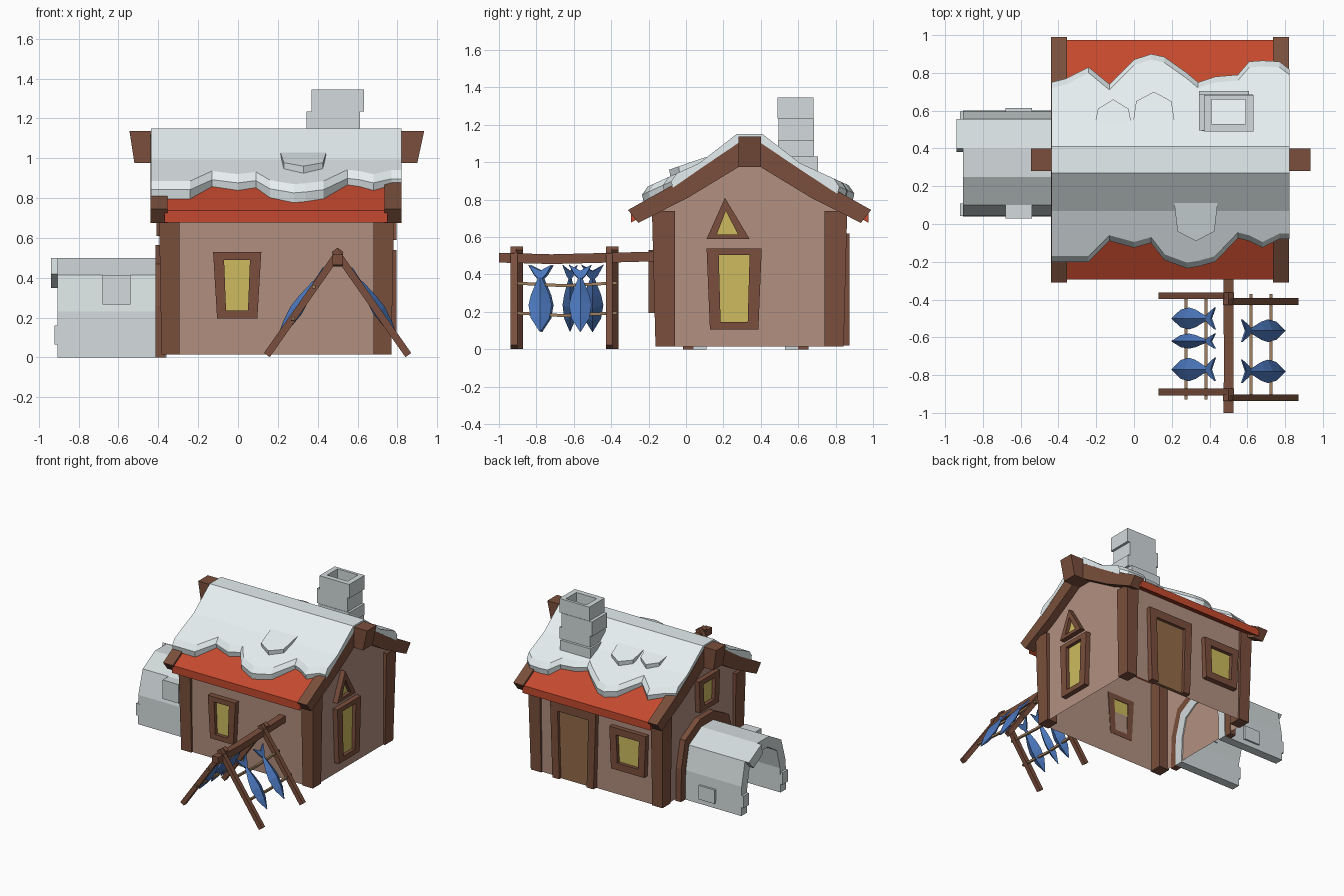
import bpy, bmesh
from mathutils import Vector

if "Cube" in bpy.data.objects:
    bpy.data.objects.remove(bpy.data.objects["Cube"])

CY = 0.34  # ridge line of the house in y


def mat(name, hexa):
    m = bpy.data.materials.new(name)
    c = [int(hexa[i:i + 2], 16) / 255 for i in (0, 2, 4)]
    m.diffuse_color = [((v + 0.055) / 1.055) ** 2.4 for v in c] + [1]
    m.use_nodes = True
    m.node_tree.nodes["Principled BSDF"].inputs["Base Color"].default_value = m.diffuse_color
    return m


WOOD, WALL = mat("dark_wood", "7A4F3C"), mat("plaster", "B29080")
RED, GLASS = mat("red_roof", "C4492E"), mat("lit_glass", "CDBB5E")
SNOW, ICE = mat("snow", "E6EFF1"), mat("ice_block", "D3DBDC")
BLUE, ROD, DOOR = mat("fish_blue", "4C78BE"), mat("pale_wood", "A08060"), mat("door_wood", "946B48")


def loft(name, secs, m, closed=False, caps=True):
    """Skin matching point loops; optionally join last to first."""
    bm = bmesh.new()
    rows = [[bm.verts.new(p) for p in s] for s in secs]
    n = len(rows[0])
    for i in range(len(rows) - (0 if closed else 1)):
        a, b = rows[i], rows[(i + 1) % len(rows)]
        for j in range(n):
            k = (j + 1) % n
            bm.faces.new((a[j], a[k], b[k], b[j]))
    if caps and not closed:
        bm.faces.new(rows[0])
        bm.faces.new(rows[-1])
    bmesh.ops.recalc_face_normals(bm, faces=bm.faces)
    me = bpy.data.meshes.new(name)
    bm.to_mesh(me)
    bm.free()
    me.materials.append(m)
    ob = bpy.data.objects.new(name, me)
    bpy.context.collection.objects.link(ob)
    return ob


def prism(name, pts, d0, d1, place, m):
    return loft(name, [[place(u, v, d) for u, v in pts] for d in (d0, d1)], m)


def ring(name, outer, inner, d0, d1, place, m, closed=True):
    secs = [[place(*o, d0), place(*o, d1), place(*i, d1), place(*i, d0)] for o, i in zip(outer, inner)]
    return loft(name, secs, m, closed)


def box(name, x0, x1, y0, y1, z0, z1, m):
    return prism(name, [(x0, y0), (x1, y0), (x1, y1), (x0, y1)], z0, z1, flat, m)


def bar(name, pts, w, m):
    pts = [Vector(p) for p in pts]
    d = (pts[-1] - pts[0]).normalized()
    n = d.cross(Vector((1, 0, 0) if abs(d.y) > 0.9 else (0, 1, 0))).normalized() * w / 2
    b = d.cross(n)
    return loft(name, [[p + n + b, p + n - b, p - n - b, p - n + b] for p in pts], m)


def quad(x0, x1, z0, z1, t=0.01):  # flared four-sided outline
    return [(x0 + t, z0), (x1 - t, z0), (x1, z1), (x0, z1)]


def curve(pts, d):  # piecewise-linear height at distance d
    for (a, za), (b, zb) in zip(pts, pts[1:]):
        if d <= b or b == pts[-1][0]:
            return za + (zb - za) * (d - a) / (b - a)


def gable(half):  # mirror a (distance, z) profile across the ridge
    return [(CY - d, z) for d, z in reversed(half)] + [(CY + d, z) for d, z in half]


# placement of flat outlines on each plane
flat = lambda u, v, d: (u, v, d)
along_x = lambda u, v, d: (d, u, v)
front = lambda u, v, d: (u, -0.16 - d, v)
back = lambda u, v, d: (u, 0.835 + d, v)
right = lambda u, v, d: (0.755 + d, u, v)
left = lambda u, v, d: (-0.37 - d, u, v)

# walls, open underneath
walls = gable([(0.02, 1.06), (0.25, 0.93), (0.5, 0.76), (0.49, 0.015)])
house = prism("walls", walls, -0.37, 0.755, along_x, WALL)
bm = bmesh.new()
bm.from_mesh(house.data)
low = [f for f in bm.faces if all(v.co.z < 0.02 for v in f.verts)]
bmesh.ops.delete(bm, geom=low, context='FACES')
bm.to_mesh(house.data)
bm.free()

# corner posts, flaring outward at the top
for sx in (-1, 1):
    for sy in (-1, 1):
        secs = []
        for z, ox, oy in ((0.015, 0.577, 0.503), (0.74, 0.59, 0.522)):
            xs, ys = (0.193 + sx * ox, 0.193 + sx * 0.487), (CY + sy * oy, CY + sy * 0.4)
            secs.append([(xs[0], ys[0], z), (xs[1], ys[0], z), (xs[1], ys[1], z), (xs[0], ys[1], z)])
        loft("corner_post", secs, WOOD)

# roof slab, gable boards and ridge beam
ROOF = [(0.05, 1.13), (0.25, 0.985), (0.4, 0.885), (0.65, 0.745)]
UNDER = [(0.595, 0.676), (0.33, 0.81), (0.05, 0.98)]
slab = [(d - 0.015, z - 0.008) for d, z in ROOF]
prism("red_roof", gable(slab + [(d, z - 0.06) for d, z in reversed(slab)]), -0.37, 0.75, along_x, RED)
for x in (-0.44, 0.735):
    prism("gable_board", gable(ROOF + UNDER), x, x + 0.085, along_x, WOOD)
loft("ridge_beam", [[(t, 0.28, 1.138), (t, 0.40, 1.138), (b, 0.40, 0.975), (b, 0.28, 0.975)]
                    for t, b in ((-0.545, -0.52), (0.935, 0.9))], WOOD)

# snow blanket with wavy lower edges: columns of (x, front edge y, back edge y)
TOP = [(0, 1.152), (0.07, 1.15), (0.27, 0.995), (0.6, 0.845)]
cols = [(-0.437, -0.2, 0.75), (-0.36, -0.2, 0.77), (-0.24, -0.2, 0.83), (-0.13, -0.09, 0.74),
        (0.0, -0.125, 0.87), (0.09, -0.1, 0.9), (0.16, -0.19, 0.885), (0.28, -0.235, 0.8),
        (0.34, -0.225, 0.75), (0.43, -0.2, 0.78), (0.55, -0.075, 0.79), (0.61, -0.09, 0.86),
        (0.68, -0.125, 0.865), (0.77, -0.08, 0.86), (0.822, -0.08, 0.82)]


def snow_side(e):
    top = [(0.07, 1.15), (0.27, curve(TOP, 0.27)), (e - 0.03, curve(TOP, e - 0.03)),
           (e, curve(TOP, e) - 0.03)]
    return top + [(e - 0.01, curve(ROOF, e) - 0.01), (0.25, 0.975), (0.05, 1.11)]


loft("roof_snow", [[(x, CY - d, z) for d, z in reversed(snow_side(CY - f))] +
                   [(x, CY + d, z) for d, z in snow_side(b - CY)] for x, f, b in cols], SNOW)


# raised ledges of snow
def ledge(x, w, d0, d1, s):
    outline = [(-w, d0, 0.003), (-w * 0.85, d1 - 0.05, 0.033), (0, d1, 0.038),
               (w * 0.85, d1 - 0.05, 0.033), (w, d0, 0.003)]
    upper = [(x + u, CY + s * d, curve(TOP, d) + h) for u, d, h in outline]
    lower = [(x + u, CY + s * (d - 0.01), curve(TOP, d) - 0.02) for u, d, h in outline]
    loft("snow_ledge", [upper, lower], SNOW)


ledge(0.328, 0.115, 0.23, 0.43, -1)
ledge(-0.11, 0.095, 0.2, 0.32, 1)
ledge(0.105, 0.11, 0.2, 0.36, 1)

# chimney of staggered hollow courses
hole = [(0.41, 0.53), (0.59, 0.53), (0.59, 0.66), (0.41, 0.66)]
for x0, x1, y0, y1, z0, z1 in ((0.345, 0.61, 0.5, 0.705, 0.86, 1.03), (0.36, 0.63, 0.492, 0.685, 1.03, 1.12),
                               (0.345, 0.612, 0.495, 0.685, 1.12, 1.235), (0.37, 0.632, 0.49, 0.682, 1.235, 1.345)):
    ring("chimney_course", [(x0, y0), (x1, y0), (x1, y1), (x0, y1)], hole, z0, z1, flat, ICE)

# windows: name, outer outline, glass outline, wall
for name, o, i, wall in (
        ("front_window", quad(-0.125, 0.117, 0.195, 0.53, 0.02), quad(-0.07, 0.06, 0.235, 0.49), front),
        ("side_window", quad(0.11, 0.405, 0.105, 0.54, 0.018), quad(0.175, 0.34, 0.145, 0.505), right),
        ("gable_window", [(0.11, 0.59), (0.34, 0.59), (0.208, 0.81)],
         [(0.165, 0.615), (0.278, 0.615), (0.213, 0.74)], right),
        ("back_window", quad(-0.26, 0.06, 0.23, 0.56, 0.015), quad(-0.2, 0.0, 0.285, 0.505), back),
        ("left_window", quad(0.16, 0.42, 0.61, 0.86, 0.012), quad(0.215, 0.365, 0.65, 0.82), left)):
    ring(name + "_frame", o, i, -0.01, 0.04, wall, WOOD)
    prism(name + "_glass", i, -0.005, 0.012, wall, GLASS)

# back door with an open-bottomed frame
d_in = [(0.26, 0.02), (0.245, 0.555), (0.515, 0.555), (0.5, 0.02)]
ring("door_frame", [(0.2, 0.02), (0.18, 0.62), (0.58, 0.62), (0.56, 0.02)], d_in, -0.01, 0.038, back, WOOD, False)
prism("door", d_in, -0.005, 0.015, back, DOOR)

# ice-block entrance tunnel and its wooden surround
arch = [(0.04, 0), (0.045, 0.23), (0.10, 0.415), (0.25, 0.5), (0.40, 0.5), (0.555, 0.415), (0.595, 0.23), (0.6, 0)]
scaled = lambda a, ky, kz: [(0.32 + (y - 0.32) * ky, z * kz) for y, z in a]
inner = scaled(arch, 0.75, 0.84)
ring("tunnel", arch, inner, -0.905, -0.36, along_x, ICE, False)
ring("tunnel_surround", scaled(arch, 1.2, 1.13), scaled(arch, 0.98, 0.98), -0.415, -0.365, along_x, WOOD, False)
ring("tunnel_end_block", arch[4:6], inner[4:6], -0.94, -0.9, along_x, ICE, False)
box("tunnel_brick_front", -0.68, -0.54, 0.028, 0.14, 0.265, 0.415, ICE)
box("tunnel_brick_back", -0.68, -0.54, 0.55, 0.613, 0.04, 0.15, ICE)
for y in (0.042, 0.53):
    box("tunnel_end_brick", -0.922, -0.89, y, y + 0.066, 0.065, 0.16, ICE)

# drying rack: bowed ridge pole, crossed legs, thin rods
bar("rack_pole", [(0.5, -1, 0.49), (0.502, -0.72, 0.482), (0.5, -0.4, 0.49), (0.5, -0.15, 0.497)], 0.052, WOOD)
for s, dy in ((-1, 0.015), (1, -0.015)):
    for y in (-0.395, -0.905):
        bar("rack_leg", [(0.5 + s * 0.355, y + dy, 0.012), (0.5 - s * 0.015, y + dy, 0.54)], 0.036, WOOD)
    for dx, z in ((0.12, 0.355), (0.225, 0.195)):
        x = 0.5 + s * dx
        bar("rack_rod", [(x, -0.93, z), (x, -0.65, z - 0.015), (x, -0.37, z)], 0.016, ROD)


# fish hanging tail-up along the rack slopes
def fish(s, y, w):
    nose, tail = Vector((0.5 + s * 0.3, y, 0.095)), Vector((0.5 + s * 0.07, y, 0.45))
    ax, side = tail - nose, Vector((0, 1, 0))
    n = ax.cross(side).normalized()
    rings = ((0, 0.05, 0.004), (0.2, 0.8, 0.024), (0.4, 1, 0.034), (0.55, 0.8, 0.028), (0.8, 0.2, 0.01))
    loft("fish_body", [[nose + ax * t + side * a * w, nose + ax * t + n * b, nose + ax * t - side * a * w,
                        nose + ax * t - n * b] for t, a, b in rings], BLUE)
    for k in (-1, 1):
        pts = [nose + ax * t + side * k * a * w for t, a in ((0.75, -0.1), (0.85, 0.5), (1, 1), (0.91, 0))]
        loft("fish_tail", [[p + n * h for p in pts] for h in (-0.005, 0.005)], BLUE)


for s, y, w in ((-1, -0.5, 0.058), (-1, -0.62, 0.04), (-1, -0.77, 0.062), (1, -0.565, 0.06), (1, -0.78, 0.062)):
    fish(s, y, w)
